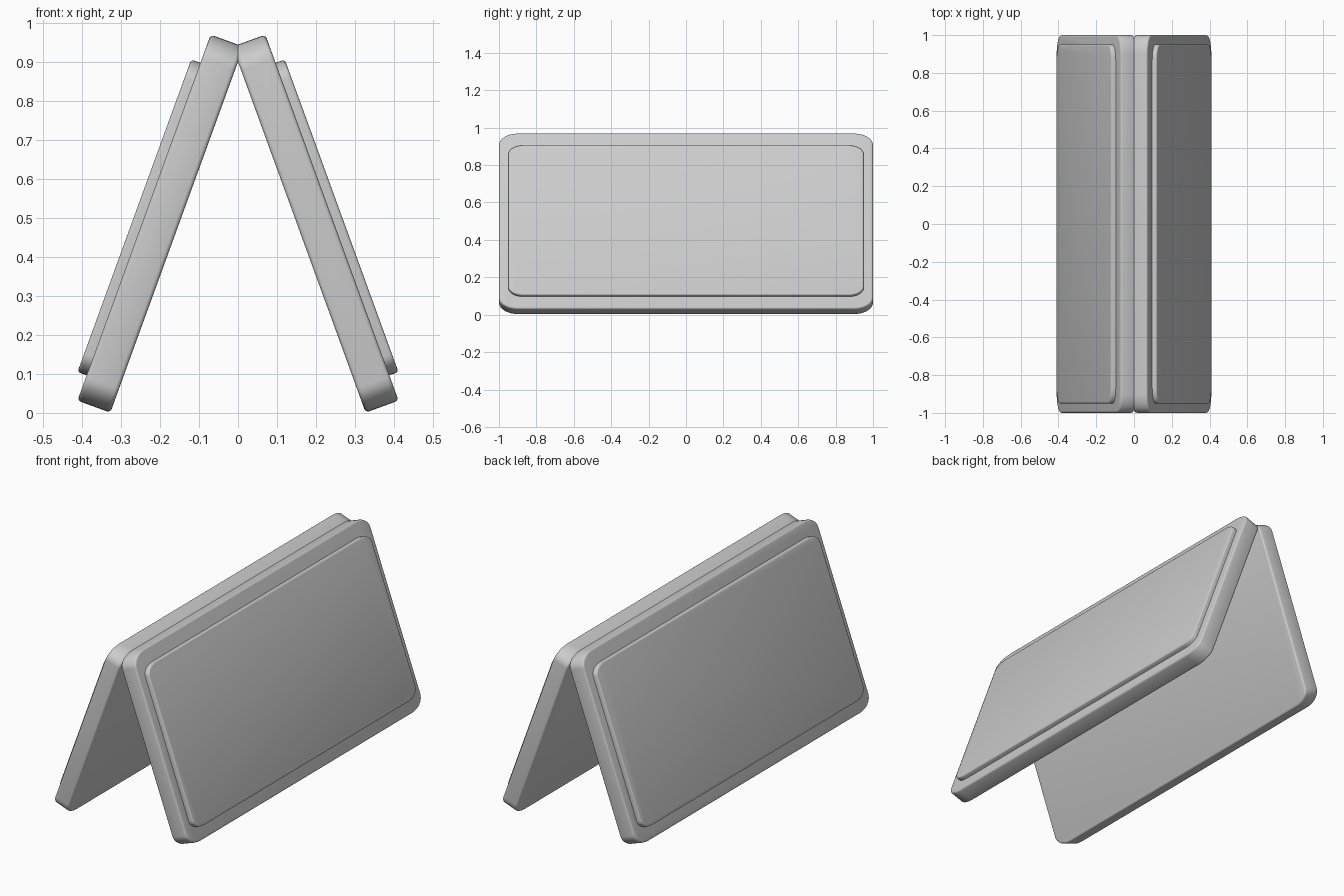
import bpy, bmesh, math
from mathutils import Matrix

if "Cube" in bpy.data.objects:
    bpy.data.objects.remove(bpy.data.objects["Cube"])

TILT = math.radians(20)


def rounded_slab(name, x0, x1, hy, hz, ry, rz, zc, bevel, side):
    """Upright slab with rounded corners, leaned over and placed on one side."""
    bm = bmesh.new()
    verts = []
    n = 8
    for k, (sy, sz) in enumerate([(1, 1), (-1, 1), (-1, -1), (1, -1)]):
        for i in range(n + 1):
            a = (k + i / n) * math.pi / 2
            y = sy * (hy - ry) + ry * math.cos(a)
            z = sz * (hz - rz) + rz * math.sin(a) + zc
            verts.append(bm.verts.new((x0, y, z)))
    face = bm.faces.new(verts)
    ext = bmesh.ops.extrude_face_region(bm, geom=[face], use_keep_orig=True)
    moved = [g for g in ext["geom"] if isinstance(g, bmesh.types.BMVert)]
    bmesh.ops.translate(bm, verts=moved, vec=(x1 - x0, 0, 0))
    # lean the slab, then mirror it for the other side
    mat = Matrix.Translation((0.199, 0, 0.486)) @ Matrix.Rotation(-TILT, 4, 'Y')
    bm.transform(Matrix.Diagonal((side, 1, 1, 1)) @ mat)
    bmesh.ops.recalc_face_normals(bm, faces=bm.faces)
    mesh = bpy.data.meshes.new(name)
    bm.to_mesh(mesh)
    bm.free()
    for p in mesh.polygons:
        p.use_smooth = True
    ob = bpy.data.objects.new(name, mesh)
    bpy.context.collection.objects.link(ob)
    # soft rim
    mod = ob.modifiers.new("rim", 'BEVEL')
    mod.width = bevel
    mod.segments = 3
    mod.limit_method = 'ANGLE'
    mod.angle_limit = math.radians(40)
    return ob


for label, side in (("right", 1), ("left", -1)):
    # leaning board of the folding sign
    rounded_slab(label + "_board", -0.045, 0.045, 1.0, 0.5, 0.10, 0.065, 0.0, 0.010, side)
    # raised panel on the outer face
    rounded_slab(label + "_raised_panel", 0.0, 0.070, 0.95, 0.427, 0.08, 0.05, -0.004, 0.008, side)
